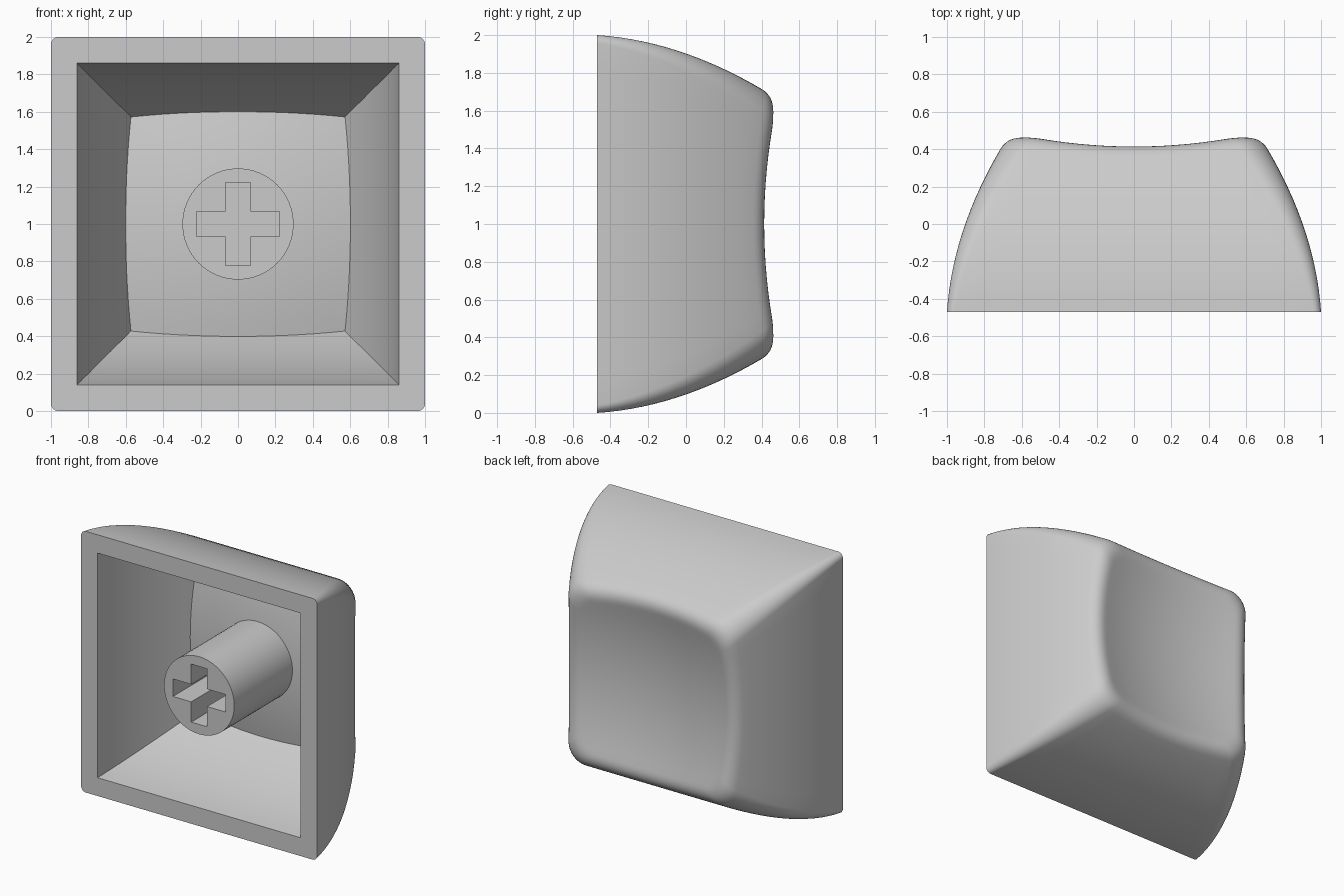
import bpy, bmesh, math

if "Cube" in bpy.data.objects:
    bpy.data.objects.remove(bpy.data.objects["Cube"])

FRONT = -0.47        # open side
ARC, SIDE = 8, 14    # segments per corner and per side

mat = bpy.data.materials.new("light_grey_plastic")
mat.use_nodes = True
grey = (0.6, 0.6, 0.6, 1)
mat.diffuse_color = grey
mat.node_tree.nodes["Principled BSDF"].inputs["Base Color"].default_value = grey


def outer_width(y):
    t = y - FRONT
    return 1 - 0.067 * t - 0.3 * t * t


def inner_width(y):
    t = y - FRONT
    return 0.86 - 0.12 * t - 0.3 * t * t


def dish(x, z):
    return 0.335 + 0.2 * (x * x + z * z)


def ceiling(x, z):
    return 0.22 + 0.167 * (x * x + z * z)


def corner_radius(y):
    return 0.04 + 0.12 * (y - FRONT)


def square_point(i, w, r, arc):
    """Point i on a rounded square of half width w and corner radius r."""
    quarter, k = divmod(i, arc + SIDE)
    c = w - r
    if k <= arc:
        a = math.pi / 2 * k / arc if arc else math.pi / 4
        p = (c + r * math.cos(a), c + r * math.sin(a))
    else:
        f = (k - arc) / SIDE
        p = (c - 2 * c * f, w)
    for _ in range(quarter):
        p = (-p[1], p[0])
    return p


def meet(i, width, radius, surface, arc):
    """Height where the wall runs into a dished surface."""
    y = 0.4
    for _ in range(12):
        y = surface(*square_point(i, width(y), radius(y), arc))
    return y


def join_rings(bm, rings):
    for a, b in zip(rings, rings[1:]):
        for i in range(len(a)):
            j = (i + 1) % len(a)
            bm.faces.new((a[i], a[j], b[j], b[i]))


def close_fan(bm, ring, y):
    centre = bm.verts.new((0, y, 1))
    for i in range(len(ring)):
        bm.faces.new((ring[i], ring[(i + 1) % len(ring)], centre))


def ring_edges(bm, ring):
    out = []
    for a, b in zip(ring, ring[1:] + ring[:1]):
        out.append(bm.edges.get((a, b)) or bm.edges.new((a, b)))
    return out


def finish(bm, name):
    bmesh.ops.recalc_face_normals(bm, faces=bm.faces)
    mesh = bpy.data.meshes.new(name)
    bm.to_mesh(mesh)
    bm.free()
    mesh.materials.append(mat)
    obj = bpy.data.objects.new(name, mesh)
    bpy.context.collection.objects.link(obj)
    bpy.ops.object.select_all(action="DESELECT")
    obj.select_set(True)
    bpy.context.view_layer.objects.active = obj
    bpy.ops.object.shade_smooth_by_angle(angle=math.radians(30))


# Shell: curved outer walls, rounded rim, dished back, hollow inside
bm = bmesh.new()
columns = []
for i in range(4 * (ARC + SIDE)):
    top = meet(i, outer_width, corner_radius, dish, ARC)
    column = []
    low = top - 0.075
    for k in range(15):
        y = FRONT + (low - FRONT) * k / 14
        x, z = square_point(i, outer_width(y), corner_radius(y), ARC)
        column.append((x, y, z))
    start = column[-1]
    w, r = outer_width(top), corner_radius(top)
    x, z = square_point(i, w, r, ARC)
    edge = (x, top, z)
    x, z = square_point(i, w - 0.09, r - 0.04, ARC)
    end = (x, dish(x, z), z)
    for k in range(1, 9):
        t = k / 8
        column.append([(1 - t) ** 2 * a + 2 * t * (1 - t) * b + t * t * c
                       for a, b, c in zip(start, edge, end)])
    for k in range(1, 12):
        s = 1 - k / 12
        column.append((x * s, dish(x * s, z * s), z * s))
    columns.append([bm.verts.new((x, y, z + 1)) for x, y, z in column])
outer = [list(ring) for ring in zip(*columns)]
join_rings(bm, outer)
close_fan(bm, outer[-1], dish(0, 0))

columns = []
for i in range(4 * SIDE):
    top = meet(i, inner_width, lambda y: 0, ceiling, 0)
    column = []
    for k in range(13):
        y = FRONT + (top - FRONT) * k / 12
        x, z = square_point(i, inner_width(y), 0, 0)
        column.append((x, y, z))
    for k in range(1, 8):
        s = 1 - k / 8
        column.append((x * s, ceiling(x * s, z * s), z * s))
    columns.append([bm.verts.new((x, y, z + 1)) for x, y, z in column])
inner = [list(ring) for ring in zip(*columns)]
join_rings(bm, inner)
close_fan(bm, inner[-1], ceiling(0, 0))
bmesh.ops.triangle_fill(bm, use_beauty=True, use_dissolve=False,
                        edges=ring_edges(bm, outer[0]) + ring_edges(bm, inner[0]))
finish(bm, "cap_shell")

# Stem: round post with a cross-shaped socket
bm = bmesh.new()
circle = [(0.297 * math.cos(math.tau * k / 64), 0.297 * math.sin(math.tau * k / 64))
          for k in range(64)]
cross = []
for q in range(4):
    for x, z in ((0.222, -0.067), (0.222, 0.067), (0.067, 0.067)):
        for _ in range(q):
            x, z = -z, x
        cross.append((x, z))


def flat_ring(points, y):
    return [bm.verts.new((x, y, z + 1)) for x, z in points]


post = [flat_ring(circle, y) for y in (FRONT, 0.26)]
socket = [flat_ring(cross, y) for y in (FRONT, 0.13)]
join_rings(bm, post)
join_rings(bm, socket)
bm.faces.new(post[1])
bm.faces.new(socket[1])
bmesh.ops.triangle_fill(bm, use_beauty=True, use_dissolve=False,
                        edges=ring_edges(bm, post[0]) + ring_edges(bm, socket[0]))
finish(bm, "stem")
